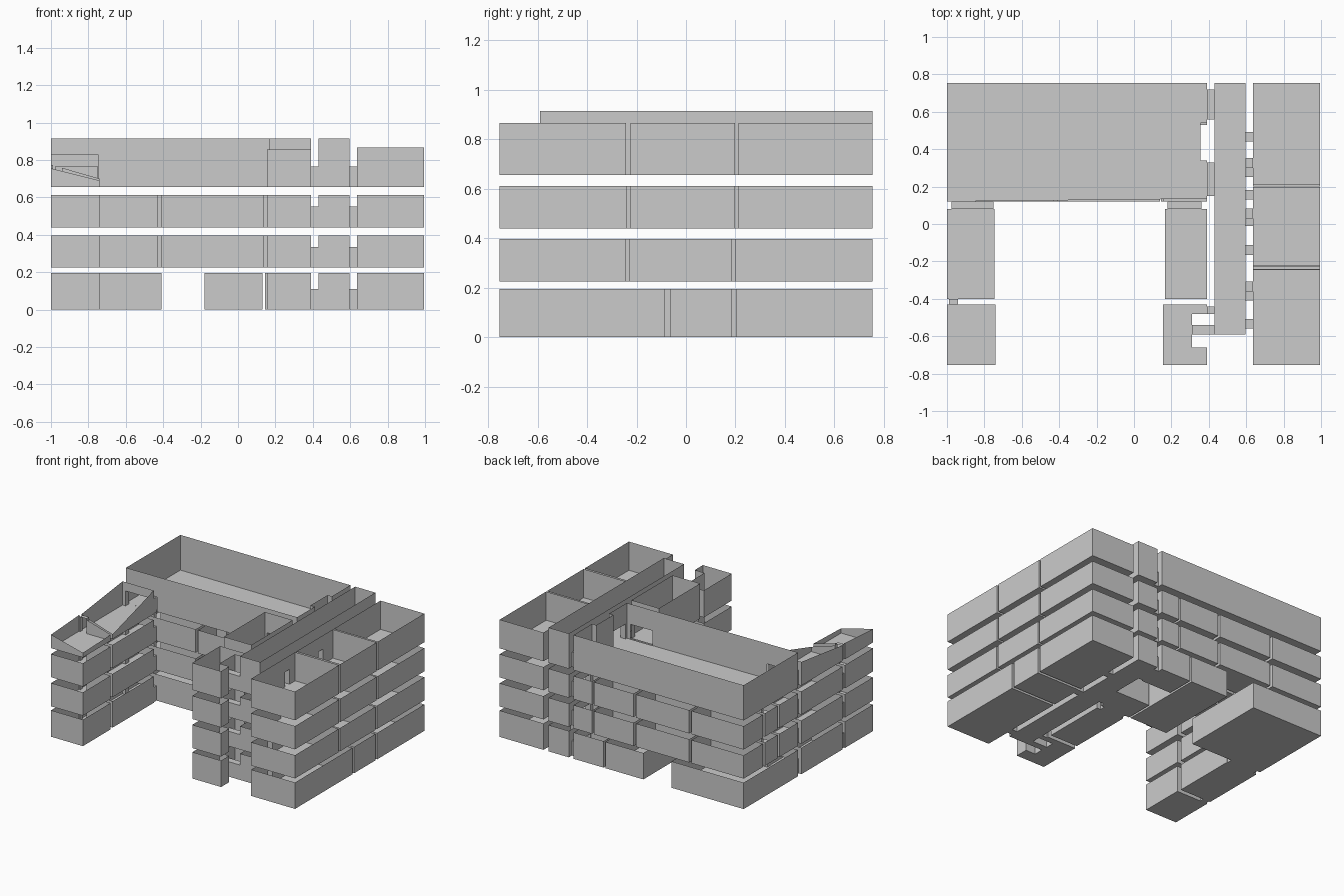
import bpy, bmesh
from mathutils import Vector

if "Cube" in bpy.data.objects:
    bpy.data.objects.remove(bpy.data.objects["Cube"])

DOOR_H = 0.11


def make_object(name, quads):
    bm = bmesh.new()
    for q in quads:
        bm.faces.new([bm.verts.new(p) for p in q])
    bmesh.ops.remove_doubles(bm, verts=bm.verts, dist=0.0005)
    me = bpy.data.meshes.new(name)
    bm.to_mesh(me)
    bm.free()
    ob = bpy.data.objects.new(name, me)
    bpy.context.collection.objects.link(ob)


def rect(x0, x1, y0, y1):
    return [(x0, y0), (x1, y0), (x1, y1), (x0, y1)]


def wall_doors(a, b, doors):
    """Fractions along edge a-b where a passage meets the wall."""
    out = []
    for (x0, x1, y0, y1, axis) in doors:
        k = 0 if axis == 'x' else 1          # coordinate constant on the wall
        ends, span = ((x0, x1), (y0, y1)) if k == 0 else ((y0, y1), (x0, x1))
        if abs(a[k] - b[k]) > 0.02 or min(abs(e - a[k]) for e in ends) > 0.016:
            continue
        j = 1 - k
        t = sorted((s - a[j]) / (b[j] - a[j]) for s in span)
        if t[0] >= 0 and t[1] <= 1 and (not out or all(t[0] > o[1] or t[1] < o[0] for o in out)):
            out.append(tuple(t))
    return sorted(out)


# Open-topped room: floor plus thin walls with doorways
def room(name, pts, z0, tops, doors):
    if not isinstance(tops, list):
        tops = [tops] * len(pts)
    quads = [[(x, y, z0) for x, y in reversed(pts)]]
    n = len(pts)
    for i in range(n):
        a, b, ta, tb = pts[i], pts[(i + 1) % n], tops[i], tops[(i + 1) % n]

        def panel(s, e, low):
            pa, pb = Vector(a).lerp(Vector(b), s), Vector(a).lerp(Vector(b), e)
            h0, h1 = ta + (tb - ta) * s, ta + (tb - ta) * e
            if e - s > 0.001 and min(h0, h1) > low + 0.002:
                quads.append([(*pa, low), (*pb, low), (*pb, h1), (*pa, h0)])
        s = 0.0
        for d0, d1 in wall_doors(a, b, doors):
            panel(s, d0, z0)
            panel(d0, d1, z0 + DOOR_H)
            s = d1
        panel(s, 1.0, z0)
    make_object(name, quads)


# Short tube joining two rooms
def passage(name, d, z0):
    x0, x1, y0, y1, axis = d
    z1 = z0 + DOOR_H
    p = [[(x, y, z) for x, y in rect(x0, x1, y0, y1)] for z in (z0, z1)]
    quads = [p[0][::-1], p[1]]
    for i in ((0, 2) if axis == 'x' else (1, 3)):
        j = (i + 1) % 4
        quads.append([p[0][i], p[0][j], p[1][j], p[1][i]])
    make_object(name, quads)


levels = [(0.0, 0.195), (0.225, 0.397), (0.44, 0.612), (0.655, 0.915)]
# Splits of the right-hand room row
right_gaps = [((-0.085, -0.065), (0.185, 0.205)), ((-0.245, -0.23), (0.185, 0.2)),
              ((-0.24, -0.225), (0.198, 0.212)), ((-0.242, -0.225), (0.198, 0.212))]
# Door positions from corridor into the right-hand row
right_doors = [(-0.56, 0.13, 0.44), (-0.51 - 0.05, -0.01, 0.28), (-0.41, -0.165, 0.25), (-0.36, 0.03, 0.30)]

for lv, (z0, z1) in enumerate(levels):
    top = lv == 3
    doors = [(0.595, 0.637, y, y + 0.052, 'x') for y in right_doors[lv]]
    doors += [(0.39, 0.43, 0.56, 0.72, 'x'), (0.39, 0.43, 0.15, 0.33, 'x'),
              (0.39, 0.43, -0.48, -0.44, 'x'), (0.31, 0.43, -0.59, -0.54, 'x'),
              (-0.975, -0.75, 0.08, 0.12, 'y'), (0.18, 0.36, 0.08, 0.12, 'y'),
              (-0.99, -0.94, -0.43, -0.40, 'y')]
    tag = f"level_{lv}_"
    rooms = []

    # Long corridor and right-hand rooms
    rooms.append(("corridor", rect(0.43, 0.595, -0.59, 0.755), z1))
    (a, b), (c, d) = right_gaps[lv]
    for i, (y0, y1) in enumerate([(-0.755, a), (b, c), (d, 0.755)]):
        rooms.append((f"right_room_{i}", rect(0.637, 0.995, y0, y1), 0.867 if top else z1))

    # Left wing, with sloping walls on the top level
    rooms.append(("left_front_room", rect(-1, -0.74, -0.755, -0.43),
                  [0.755, 0.69, 0.70, 0.775] if top else z1))
    rooms.append(("left_middle_room", rect(-1, -0.745, -0.40, 0.08),
                  [0.77, 0.69, 0.83, 0.83] if top else z1))

    # Middle wing, front room has a recess for the stair shaft
    rooms.append(("middle_front_room",
                  [(0.155, -0.755), (0.39, -0.755), (0.39, -0.66), (0.31, -0.66),
                   (0.31, -0.48), (0.39, -0.48), (0.39, -0.43), (0.155, -0.43)],
                  0.855 if top else z1))
    rooms.append(("middle_room", rect(0.165, 0.39, -0.40, 0.08), z1))

    # Back block
    if top:
        rooms.append(("hall", [(-1, 0.12), (0.39, 0.135), (0.39, 0.34), (0.355, 0.34),
                               (0.355, 0.54), (0.39, 0.54), (0.39, 0.755), (-1, 0.755)], z1))
    elif lv == 0:
        rooms.append(("back_left_room", rect(-1, -0.41, 0.12, 0.755), z1))
        rooms.append(("back_middle_room", rect(-0.18, 0.13, 0.12, 0.755), z1))
        rooms.append(("back_right_room", rect(0.145, 0.39, 0.55, 0.755), z1))
        rooms.append(("inner_right_room", rect(0.145, 0.39, 0.12, 0.33), z1))
    else:
        xs = [(-1, -0.575), (-0.555, -0.12), (-0.10, 0.225), (0.24, 0.39)]
        for i, (x0, x1) in enumerate(xs):
            rooms.append((f"back_room_{i}", rect(x0, x1, 0.53, 0.755), z1))
            if 0 < i:
                doors.append((x0 + 0.06, x0 + 0.11, 0.505, 0.53, 'y'))
        for i, (x0, x1) in enumerate([(-1, -0.43), (-0.41, 0.14), (0.155, 0.39)]):
            rooms.append((f"inner_room_{i}", rect(x0, x1, 0.12, 0.335), z1))
            doors.append((x0 + 0.08, x0 + 0.13, 0.335, 0.36, 'y'))
        rooms.append(("cross_corridor", rect(-1, 0.355, 0.36, 0.505), z1))

    for name, pts, h in rooms:
        room(tag + name, pts, z0, h, doors)
    for i, dd in enumerate(doors):
        passage(f"{tag}passage_{i}", dd, z0)
